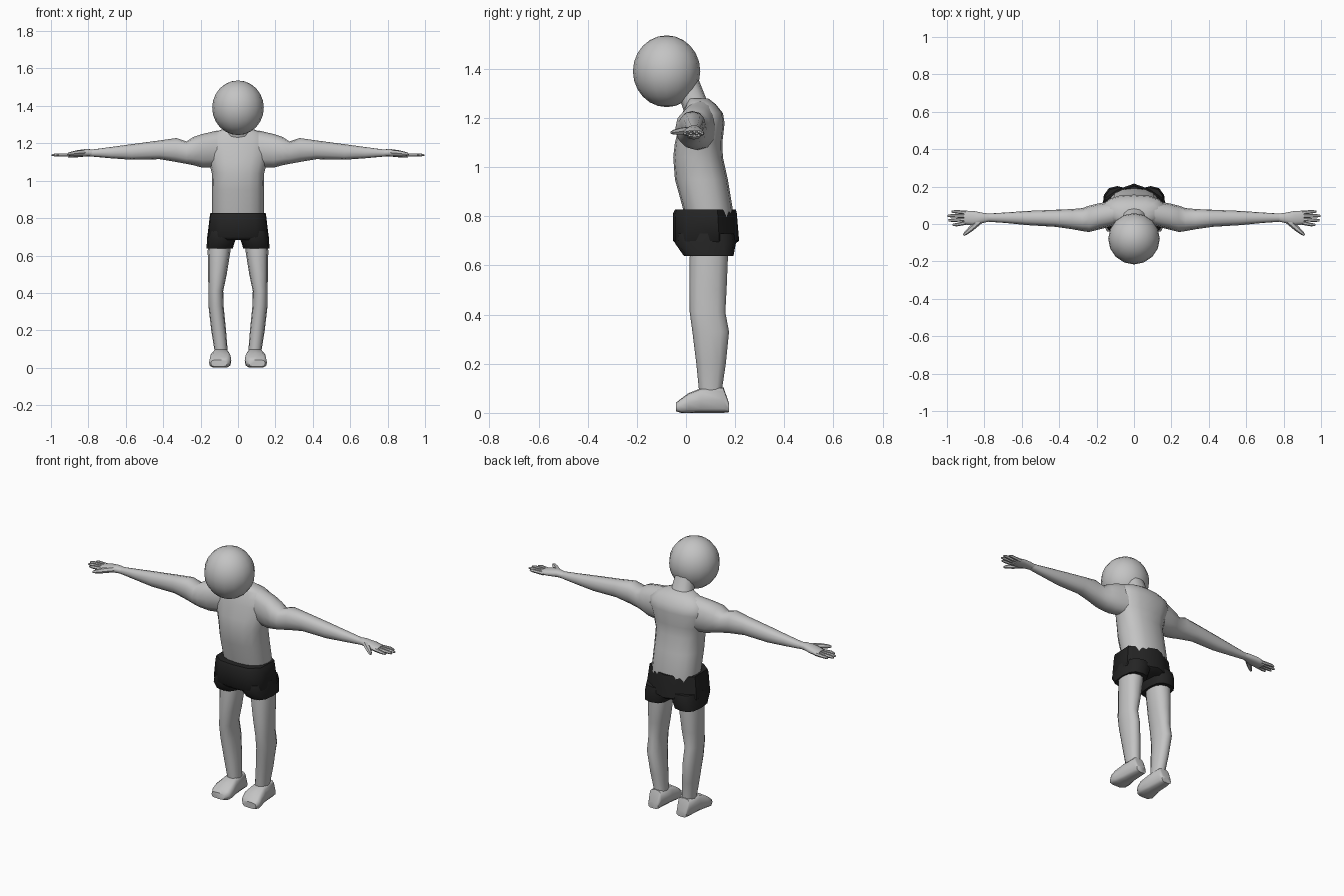
import bpy, bmesh, math
from mathutils import Vector


def material(name, v):
    m = bpy.data.materials.new(name)
    m.diffuse_color = (v, v, v, 1)
    return m


SKIN = material("light grey skin", 0.55)
CLOTH = material("black cloth", 0.018)


def finish(ob, mat, mirror=False, angle=50):
    ob.data.materials.append(mat)
    bpy.ops.object.select_all(action='DESELECT')
    ob.select_set(True)
    bpy.context.view_layer.objects.active = ob
    bpy.ops.object.shade_smooth_by_angle(angle=math.radians(angle))
    if mirror:
        ob.modifiers.new("mirror", 'MIRROR').use_clip = False


def loft(name, rings, mat, mirror=False):
    """Skin a list of equal-sized point rings and cap both ends."""
    bm = bmesh.new()
    loops = [[bm.verts.new(p) for p in r] for r in rings]
    n = len(loops[0])
    for a, b in zip(loops, loops[1:]):
        for i in range(n):
            j = (i + 1) % n
            bm.faces.new((a[i], a[j], b[j], b[i]))
    bm.faces.new(loops[0])
    bm.faces.new(loops[-1])
    bmesh.ops.recalc_face_normals(bm, faces=bm.faces)
    me = bpy.data.meshes.new(name)
    bm.to_mesh(me)
    bm.free()
    ob = bpy.data.objects.new(name, me)
    bpy.context.collection.objects.link(ob)
    finish(ob, mat, mirror)


def section(axis, at, a0, a1, b0, b1, n=12, p=2.3):
    """Rounded cross-section at a position on an axis, given its extents on the other two."""
    pts = []
    for i in range(n):
        t = 2 * math.pi * i / n
        c, s = math.cos(t), math.sin(t)
        a = (a0 + a1) / 2 + (a1 - a0) / 2 * math.copysign(abs(c) ** (2 / p), c)
        b = (b0 + b1) / 2 + (b1 - b0) / 2 * math.copysign(abs(s) ** (2 / p), s)
        pts.append({'X': (at, a, b), 'Y': (a, at, b), 'Z': (a, b, at)}[axis])
    return pts


def tube(name, stations, n=6, mirror=True):
    """Tapered limb through (point, radius) stations, used for the digits."""
    d = (Vector(stations[-1][0]) - Vector(stations[0][0])).normalized()
    side = d.cross(Vector((0, 0, 1))).normalized()
    up = side.cross(d)
    rings = []
    for p, r in stations:
        rings.append([Vector(p) + r * (math.cos(2 * math.pi * i / n) * side
                      + math.sin(2 * math.pi * i / n) * up) for i in range(n)])
    loft(name, rings, SKIN, mirror)


# Head
bpy.ops.mesh.primitive_uv_sphere_add(segments=16, ring_count=12, location=(0, -0.079, 1.39))
head = bpy.context.object
head.name = "head"
head.scale = (0.138, 0.137, 0.146)
finish(head, SKIN)

# Neck, leaning forward
loft("neck", [section('Z', z, -w, w, y0, y1) for z, w, y0, y1 in (
    (1.20, 0.08, 0.0, 0.13), (1.26, 0.062, -0.02, 0.09), (1.36, 0.054, -0.06, 0.05))], SKIN)

# Torso
loft("torso", [section('Z', z, -w, w, y0, y1, 16, 2.4) for z, w, y0, y1 in (
    (0.75, 0.13, 0.0, 0.19), (0.83, 0.138, -0.012, 0.19), (0.95, 0.138, -0.045, 0.17),
    (1.04, 0.140, -0.052, 0.15), (1.10, 0.155, -0.045, 0.148), (1.18, 0.175, -0.025, 0.157),
    (1.22, 0.17, -0.015, 0.15), (1.255, 0.135, 0.0, 0.122), (1.28, 0.07, 0.005, 0.09))], SKIN)

# Arms
loft("arm", [section('X', *s) for s in (
    (0.11, -0.01, 0.125, 1.07, 1.268), (0.19, -0.03, 0.11, 1.07, 1.25),
    (0.24, -0.043, 0.098, 1.083, 1.233), (0.275, -0.038, 0.085, 1.09, 1.21),
    (0.33, -0.028, 0.08, 1.1, 1.228), (0.42, -0.015, 0.076, 1.115, 1.215),
    (0.57, -0.006, 0.07, 1.112, 1.195), (0.68, 0.005, 0.062, 1.12, 1.18),
    (0.79, 0.013, 0.055, 1.13, 1.165))], SKIN, True)

# Hands
loft("palm", [section('X', *s) for s in (
    (0.77, 0.015, 0.055, 1.131, 1.166), (0.81, 0.005, 0.06, 1.13, 1.17),
    (0.86, -0.008, 0.07, 1.125, 1.163), (0.91, -0.002, 0.07, 1.123, 1.15))], SKIN, True)
for k, (y0, y1, tip) in enumerate(((0.06, 0.066, 0.975), (0.042, 0.044, 0.997),
                                   (0.025, 0.02, 0.993), (0.008, -0.004, 0.97))):
    tube("finger_%d" % (k + 1), [((0.89, y0, 1.137), 0.011),
                                 ((tip - 0.02, y1, 1.138), 0.009), ((tip, y1, 1.136), 0.005)])
tube("thumb", [((0.825, 0.015, 1.15), 0.016), ((0.87, -0.024, 1.146), 0.015),
               ((0.90, -0.05, 1.142), 0.010), ((0.912, -0.06, 1.14), 0.005)])

# Shorts: faceted hips, pointed at the back, plus two leg cuffs
HIP = ((0, 0), (0.6, 0.03), (0.97, 0.2), (1, 0.7), (0.55, 0.88), (0, 1))


def hip(z, w, y0, y1):
    half = [(w * x, y0 + (y1 - y0) * t, z) for x, t in HIP]
    return half + [(-x, y, h) for x, y, h in half[-2:0:-1]]


loft("shorts_hips", [hip(*s) for s in (
    (0.828, 0.148, -0.045, 0.203), (0.81, 0.151, -0.053, 0.207),
    (0.70, 0.164, -0.053, 0.216), (0.682, 0.15, -0.035, 0.19))], CLOTH)
loft("shorts_leg", [section('Z', *s, 12, 2.8) for s in (
    (0.73, 0.004, 0.16, -0.04, 0.195), (0.69, 0.012, 0.166, -0.045, 0.203),
    (0.638, 0.028, 0.168, -0.008, 0.193))], CLOTH, True)

# Legs
loft("leg", [section('Z', *s) for s in (
    (0.70, 0.04, 0.16, 0.02, 0.17), (0.62, 0.041, 0.162, 0.014, 0.17),
    (0.50, 0.06, 0.16, 0.014, 0.165), (0.41, 0.079, 0.158, 0.015, 0.16),
    (0.33, 0.077, 0.158, 0.026, 0.175), (0.20, 0.064, 0.143, 0.042, 0.162),
    (0.10, 0.056, 0.127, 0.052, 0.147), (0.05, 0.056, 0.125, 0.055, 0.15))], SKIN, True)

# Feet
loft("foot", [section('Y', y, x0, x1, z0, z1, 12, 3.5) for y, x0, x1, z0, z1 in (
    (0.175, 0.06, 0.125, 0.003, 0.04), (0.152, 0.054, 0.132, 0, 0.105),
    (0.06, 0.046, 0.14, 0, 0.1), (0.01, 0.036, 0.152, 0, 0.08),
    (-0.02, 0.04, 0.155, 0, 0.058), (-0.04, 0.058, 0.145, 0.006, 0.042))], SKIN, True)
